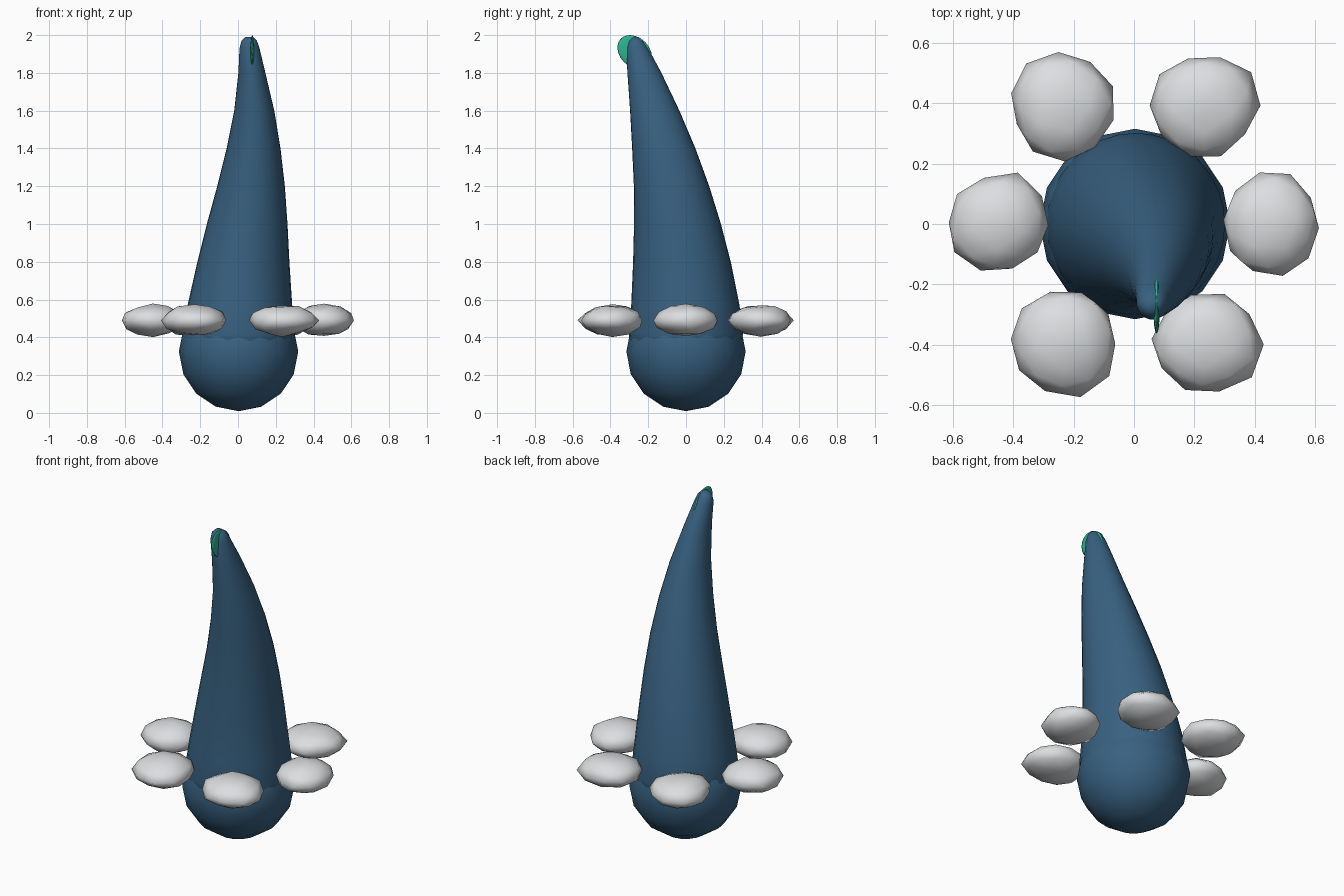
import bpy, bmesh, math, random
from mathutils import Vector, Matrix

if "Cube" in bpy.data.objects:
    bpy.data.objects.remove(bpy.data.objects["Cube"], do_unlink=True)


def material(name, rgb):
    mat = bpy.data.materials.new(name)
    mat.use_nodes = True
    color = (*rgb, 1)
    mat.diffuse_color = color
    mat.node_tree.nodes["Principled BSDF"].inputs["Base Color"].default_value = color
    return mat


BLUE = material("deep_blue", (0.04, 0.12, 0.22))
GREY = material("cloud_grey", (0.72, 0.73, 0.75))
GREEN = material("sea_green", (0.025, 0.45, 0.28))


def finish(bm, name, mat):
    """Turn a bmesh into a smooth shaded object with one material."""
    bmesh.ops.recalc_face_normals(bm, faces=bm.faces)
    for face in bm.faces:
        face.smooth = True
    mesh = bpy.data.meshes.new(name)
    bm.to_mesh(mesh)
    bm.free()
    mesh.materials.append(mat)
    obj = bpy.data.objects.new(name, mesh)
    bpy.context.collection.objects.link(obj)
    return obj


# Rounded bulb at the bottom
bm = bmesh.new()
bmesh.ops.create_uvsphere(bm, u_segments=16, v_segments=8, radius=0.316)
bmesh.ops.translate(bm, verts=bm.verts, vec=(0.003, 0, 0.325))
finish(bm, "base_bulb", BLUE)

# Leaning horn: height, then left, right, front and back edge of each ring
RINGS = [
    (0.30, -0.28, 0.29, -0.29, 0.285),
    (0.42, -0.29, 0.302, -0.303, 0.302),
    (0.57, -0.267, 0.287, -0.29, 0.283),
    (0.8, -0.215, 0.272, -0.28, 0.237),
    (1.0, -0.165, 0.262, -0.275, 0.185),
    (1.2, -0.11, 0.248, -0.276, 0.123),
    (1.4, -0.06, 0.225, -0.285, 0.05),
    (1.6, -0.02, 0.192, -0.296, -0.035),
    (1.8, 0.002, 0.145, -0.31, -0.13),
    (1.93, 0.008, 0.114, -0.317, -0.2),
    (1.97, 0.018, 0.1, -0.307, -0.225),
    (1.99, 0.038, 0.08, -0.287, -0.25),
]
SIDES = 32
bm = bmesh.new()
loops = []
for z, left, right, front, back in RINGS:
    ring = []
    for i in range(SIDES):
        a = math.tau * i / SIDES
        ring.append(bm.verts.new(((left + right) / 2 + (right - left) / 2 * math.cos(a),
                                  (front + back) / 2 + (back - front) / 2 * math.sin(a), z)))
    loops.append(ring)
for low, high in zip(loops, loops[1:]):
    for i in range(SIDES):
        j = (i + 1) % SIDES
        bm.faces.new((low[i], low[j], high[j], high[i]))
bm.faces.new(loops[0])
bm.faces.new(loops[-1])
finish(bm, "horn", BLUE)


# Ring of lumpy puffs: centre, radii, and directions in which a corner sticks out
PUFFS = [
    ("left_puff", 0.455, 0, 0.16, 0.172, ()),
    ("back_left_puff", 0.232, 0.393, 0.172, 0.167, (35,)),
    ("back_right_puff", -0.24, 0.39, 0.165, 0.165, (105, 255, 0)),
    ("right_puff", -0.45, 0, 0.165, 0.155, (70,)),
    ("front_right_puff", -0.23, -0.39, 0.172, 0.165, (290,)),
    ("front_left_puff", 0.235, -0.39, 0.172, 0.162, (0, 325)),
]
random.seed(4)
for name, x, y, rx, ry, corners in PUFFS:
    bm = bmesh.new()
    bmesh.ops.create_icosphere(bm, subdivisions=2, radius=1)
    bmesh.ops.rotate(bm, verts=bm.verts, matrix=Matrix.Rotation(random.random(), 3, "Z"))
    for v in bm.verts:
        grow = random.uniform(0.96, 1.07)
        for corner in corners:
            a = math.radians(corner)
            facing = v.co.dot(Vector((math.cos(a), math.sin(a), 0)))
            grow += 0.14 * max(0, facing) ** 8
        v.co = Vector((x + v.co.x * rx * grow, y + v.co.y * ry * grow,
                       0.49 + v.co.z * 0.083 * random.uniform(0.93, 1.08)))
    finish(bm, name, GREY)

# Thin fin cutting through the tip
bm = bmesh.new()
bmesh.ops.create_uvsphere(bm, u_segments=16, v_segments=10, radius=1)
for v in bm.verts:
    waist = 0.7 + 0.3 * abs(v.co.y)
    v.co = Vector((0.075 + 0.013 * v.co.x * waist,
                   -0.272 + 0.088 * v.co.y - 0.025 * v.co.z,
                   1.91 + 0.09 * v.co.z))
finish(bm, "tip_fin", GREEN)
